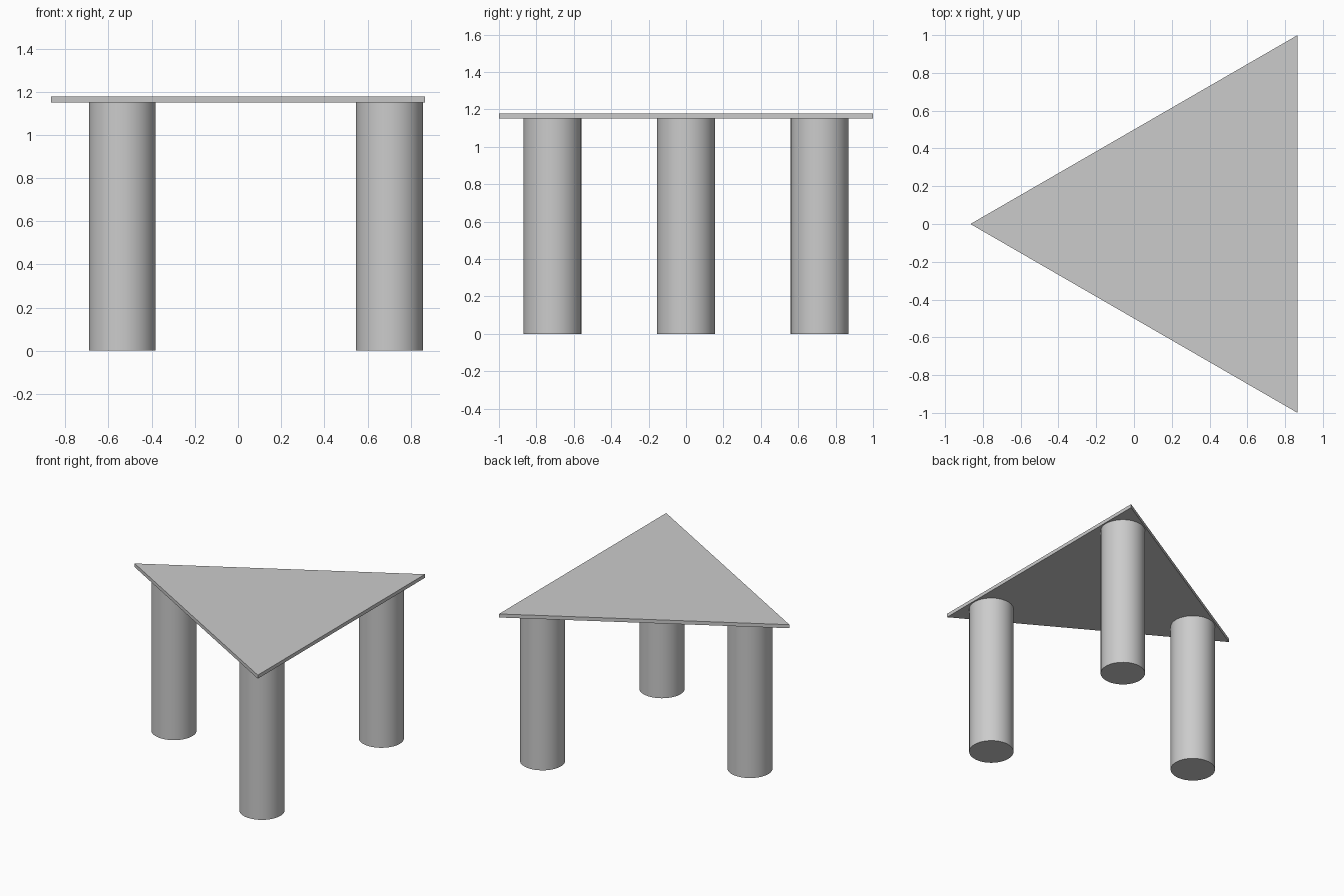
import bpy
import bmesh
from math import pi, cos, sin, radians

cube = bpy.data.objects.get("Cube")
if cube:
    bpy.data.objects.remove(cube, do_unlink=True)

LEG_TOP, TOP = 1.15, 1.177
LEG_RADIUS = 0.155

# Single plain grey
grey = bpy.data.materials.new("plain grey")
grey.use_nodes = True
colour = (0.6, 0.6, 0.6, 1)
grey.diffuse_color = colour
grey.node_tree.nodes["Principled BSDF"].inputs["Base Color"].default_value = colour

# Triangular table top
bm = bmesh.new()
half = 3 ** 0.5 / 2
base = bm.faces.new([bm.verts.new((x, y, LEG_TOP))
                     for x, y in ((-half, 0), (half, -1), (half, 1))])
extruded = bmesh.ops.extrude_face_region(bm, geom=[base])
raised = [v for v in extruded["geom"] if isinstance(v, bmesh.types.BMVert)]
bmesh.ops.translate(bm, verts=raised, vec=(0, 0, TOP - LEG_TOP))
bmesh.ops.recalc_face_normals(bm, faces=bm.faces)
mesh = bpy.data.meshes.new("table_top")
bm.to_mesh(mesh)
bm.free()
mesh.materials.append(grey)
table_top = bpy.data.objects.new("table_top", mesh)
bpy.context.collection.objects.link(table_top)

# Three round legs, one inside each corner
centre_x = half / 3
reach = 0.825
for name, turn in (("right_leg", pi), ("front_leg", -pi / 3), ("back_leg", pi / 3)):
    height = LEG_TOP + 0.01
    bpy.ops.mesh.primitive_cylinder_add(
        vertices=64, radius=LEG_RADIUS, depth=height,
        location=(centre_x + reach * cos(turn), reach * sin(turn), height / 2))
    leg = bpy.context.object
    leg.name = name
    leg.data.materials.append(grey)
    bpy.ops.object.shade_smooth_by_angle(angle=radians(30))
